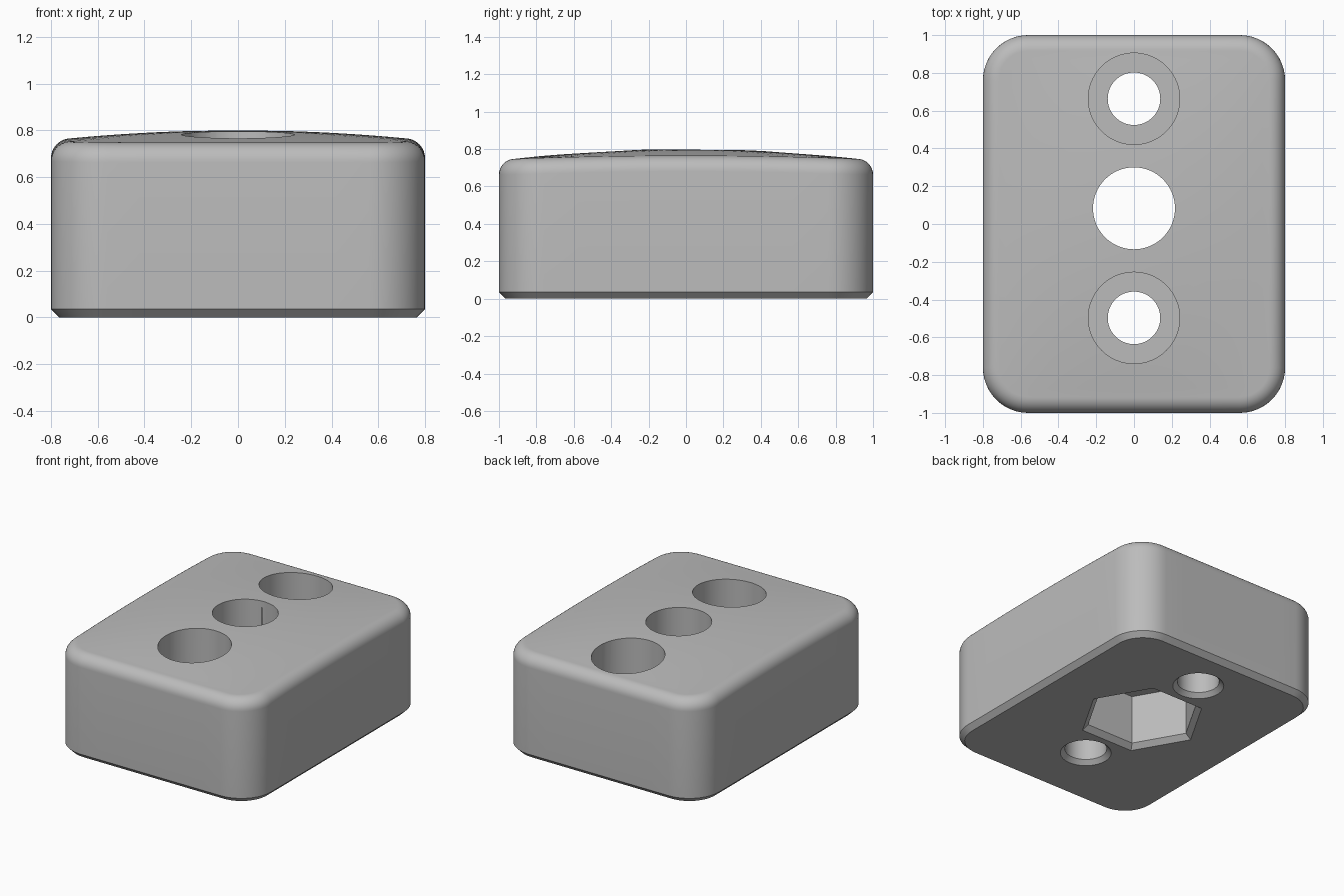
import bpy, bmesh, math

if "Cube" in bpy.data.objects:
    bpy.data.objects.remove(bpy.data.objects["Cube"])

HALF_X, HALF_Y, CORNER = 0.8, 1.0, 0.24
CHAMFER, FILLET = 0.035, 0.085

grey = bpy.data.materials.new("plain_grey")
grey.use_nodes = True
colour = (0.5, 0.5, 0.5, 1)
grey.diffuse_color = colour
grey.node_tree.nodes["Principled BSDF"].inputs["Base Color"].default_value = colour


def outline(inset):
    """Rounded rectangle, pulled inwards by the inset."""
    points, steps, straight = [], 12, 8
    r = CORNER - inset
    for sx, sy, start in ((1, 1, 0), (-1, 1, 90), (-1, -1, 180), (1, -1, 270)):
        for i in range(steps + 1):
            a = math.radians(start + 90 * i / steps)
            points.append((sx * (HALF_X - CORNER) + r * math.cos(a),
                           sy * (HALF_Y - CORNER) + r * math.sin(a)))
    # split the long straight sides so the crown can bend along them
    full = []
    for i, p in enumerate(points):
        q = points[(i + 1) % len(points)]
        n = straight if (i + 1) % (steps + 1) == 0 else 1
        full += [(p[0] + (q[0] - p[0]) * k / n, p[1] + (q[1] - p[1]) * k / n) for k in range(n)]
    return full


def crown(x, y):
    """Height of the gently domed top."""
    u, v = (x / (HALF_X - FILLET)) ** 2, (y / (HALF_Y - FILLET)) ** 2
    return 0.8 - 0.034 * u * (1 - v) - 0.052 * v


def finish(name, bm):
    bmesh.ops.recalc_face_normals(bm, faces=bm.faces)
    mesh = bpy.data.meshes.new(name)
    bm.to_mesh(mesh)
    bm.free()
    mesh.materials.append(grey)
    obj = bpy.data.objects.new(name, mesh)
    bpy.context.collection.objects.link(obj)
    return obj


def skin(name, rings):
    """Join rings of points into a closed solid."""
    bm = bmesh.new()
    loops = [[bm.verts.new(p) for p in ring] for ring in rings]
    for low, high in zip(loops, loops[1:]):
        for i in range(len(low)):
            j = (i + 1) % len(low)
            bm.faces.new((low[i], low[j], high[j], high[i]))
    bm.faces.new(loops[0])
    bm.faces.new(loops[-1])
    return finish(name, bm)


def cutter(name, y, sides, profile):
    """Upright turned solid from (radius, height) pairs."""
    turn = [2 * math.pi * i / sides for i in range(sides)]
    obj = skin(name, [[(r * math.cos(a), y + r * math.sin(a), z) for a in turn]
                      for r, z in profile])
    obj.hide_render = True
    return obj


# Block: chamfered foot, straight wall, rounded rim, domed top
rings = [[(x, y, 0) for x, y in outline(CHAMFER)],
         [(x, y, CHAMFER) for x, y in outline(0)]]
rim = outline(FILLET)
for k in range(9):
    a = math.radians(84 * k / 8)
    rings.append([(x, y, crown(*p) - FILLET * (1 - math.sin(a)))
                  for (x, y), p in zip(outline(FILLET * (1 - math.cos(a))), rim)])
for k in range(20):
    s = 1 - k / 20
    rings.append([(x * s, y * s, crown(x * s, y * s)) for x, y in rim])
block = skin("block", rings)

# Holes: two counterbored screw holes, a middle bore and a hexagonal pocket
cutters = [cutter("middle_bore_cutter", 0.083, 64, [(0.217, 0.2), (0.217, 1)]),
           cutter("hex_pocket_cutter", 0.083, 6,
                  [(0.46, -0.04), (0.42, 0), (0.38, CHAMFER), (0.38, 0.39)])]
for name, y in (("back", 0.663), ("front", -0.497)):
    cutters.append(cutter(name + "_screw_hole_cutter", y, 64,
                          [(0.209, -0.04), (0.169, 0), (0.139, 0.03), (0.139, 0.35),
                           (0.242, 0.35), (0.242, 1)]))

bpy.context.view_layer.objects.active = block
block.select_set(True)
for c in cutters:
    mod = block.modifiers.new(c.name, 'BOOLEAN')
    mod.operation, mod.solver, mod.object = 'DIFFERENCE', 'EXACT', c
    bpy.ops.object.modifier_apply(modifier=mod.name)
for c in cutters:
    bpy.data.objects.remove(c)

# Smooth rounded walls, crisp hole rims and chamfers
bpy.ops.object.shade_smooth_by_angle(angle=math.radians(25))
